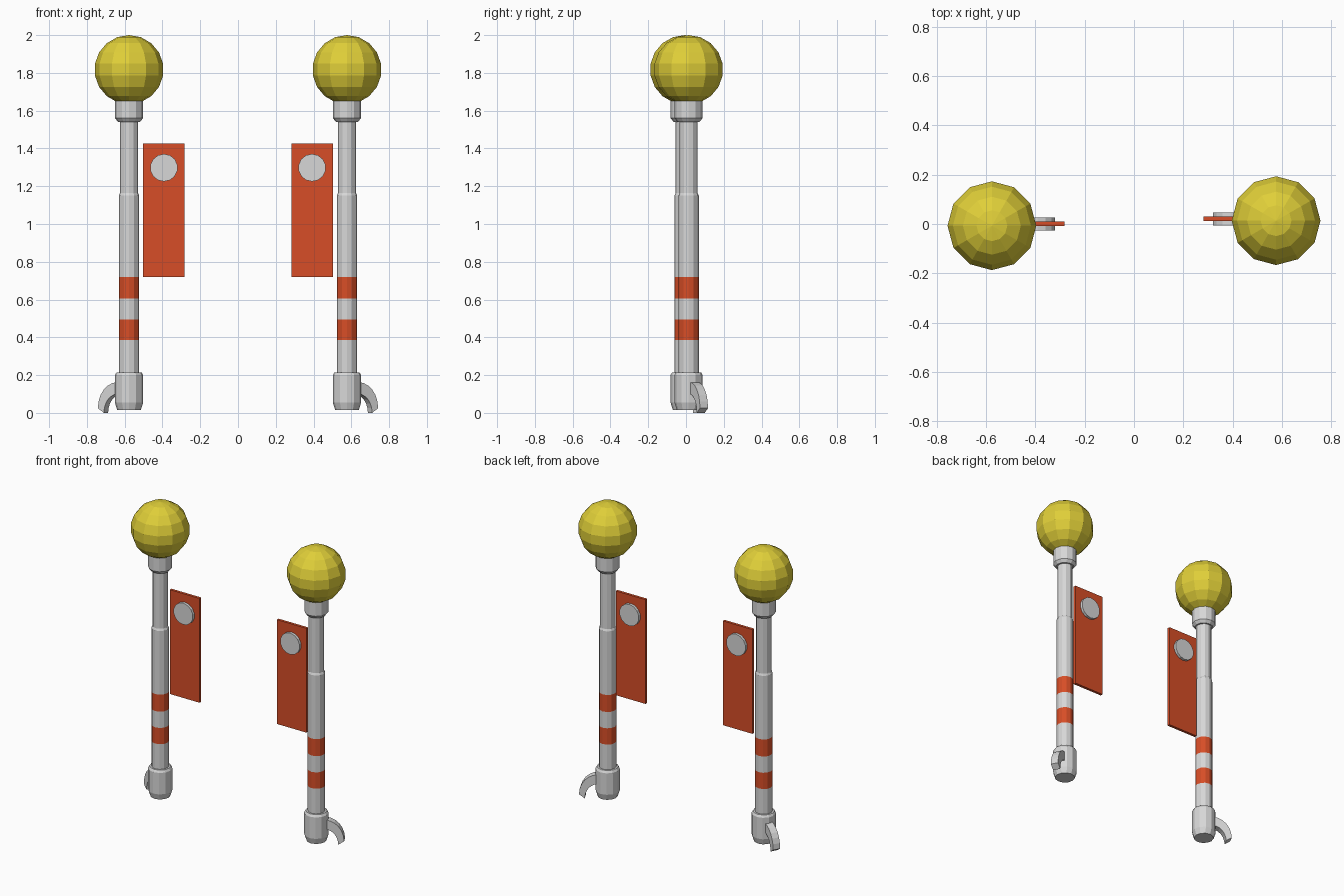
import bpy
import bmesh
from math import sin, cos, pi, radians
from mathutils import Matrix, Vector

cube = bpy.data.objects.get("Cube")
if cube:
    bpy.data.objects.remove(cube)


def material(name, rgb):
    mat = bpy.data.materials.new(name)
    mat.use_nodes = True
    mat.diffuse_color = (*rgb, 1)
    mat.node_tree.nodes["Principled BSDF"].inputs["Base Color"].default_value = (*rgb, 1)
    return mat


GREY = material("light grey", (0.68, 0.68, 0.68))
ORANGE = material("signal orange", (0.68, 0.075, 0.02))
YELLOW = material("lamp yellow", (0.74, 0.62, 0.04))


def finish(bm, name, location, *mats):
    bmesh.ops.recalc_face_normals(bm, faces=bm.faces)
    mesh = bpy.data.meshes.new(name)
    bm.to_mesh(mesh)
    bm.free()
    obj = bpy.data.objects.new(name, mesh)
    obj.location = location
    for mat in mats:
        mesh.materials.append(mat)
    bpy.context.collection.objects.link(obj)
    return obj


def bridge(bm, sections):
    """Skin a list of point loops and cap both ends."""
    loops = [[bm.verts.new(p) for p in loop] for loop in sections]
    for a, b in zip(loops, loops[1:]):
        for i in range(len(a)):
            j = (i + 1) % len(a)
            bm.faces.new((a[i], a[j], b[j], b[i]))
    bm.faces.new(loops[0])
    bm.faces.new(loops[-1])


def lathe(name, profile, location, *mats, sides=12):
    bm = bmesh.new()
    bridge(bm, [[(r * cos(2 * pi * i / sides), r * sin(2 * pi * i / sides), z)
                 for i in range(sides)] for r, z in profile])
    return finish(bm, name, location, *mats)


def lamp(name, location):
    bm = bmesh.new()
    bmesh.ops.create_uvsphere(bm, u_segments=12, v_segments=9, radius=0.183)
    return finish(bm, name, location, YELLOW)


def panel(name, location):
    bm = bmesh.new()
    bmesh.ops.create_cube(bm, size=1, matrix=Matrix.Diagonal((0.222, 0.018, 0.705, 1)))
    return finish(bm, name, location, ORANGE)


def disc(name, location):
    bm = bmesh.new()
    bmesh.ops.create_cone(bm, cap_ends=True, segments=14, radius1=0.073,
                          radius2=0.073, depth=0.053,
                          matrix=Matrix.Rotation(pi / 2, 4, "X"))
    return finish(bm, name, location, GREY)


def hook(name, location, side):
    """Flat ribbon that curves outward and down from the base."""
    bm = bmesh.new()
    out = Vector((side * cos(radians(28)), sin(radians(28)), 0))
    across = Vector((-out.y, out.x, 0)) * 0.024
    sections = []
    for i in range(7):
        a = pi / 2 * i / 6
        outer = out * (0.055 + 0.119 * sin(a)) + Vector((0, 0, 0.025 + 0.138 * cos(a)))
        inner = out * (0.055 + 0.083 * sin(a)) + Vector((0, 0, 0.1 * cos(a)))
        sections.append([outer - across, outer + across, inner + across, inner - across])
    bridge(bm, sections)
    return finish(bm, name, location, GREY)


BASE = [(0.062, 0.015), (0.075, 0.055), (0.075, 0.2), (0.066, 0.215)]
POLE = [(0.054, z) for z in (0.2, 0.385, 0.495, 0.605, 0.72, 1.15)]
POLE += [(0.048, 1.163), (0.048, 1.56)]
COLLAR = [(0.058, 1.54), (0.074, 1.56), (0.074, 1.66)]

for side, label, y in ((-1, "right", -0.007), (1, "left", 0.0135)):
    x = side * 0.577
    ground = (x, y, 0)
    lathe(label + "_base", BASE, ground, GREY)
    pole = lathe(label + "_pole", POLE, ground, GREY, ORANGE)
    # Painted bands on the lower pole
    for face in pole.data.polygons:
        z = face.center.z
        if 0.385 < z < 0.495 or 0.605 < z < 0.72:
            face.material_index = 1
    lathe(label + "_collar", COLLAR, ground, GREY)
    lamp(label + "_lamp", (x, y, 1.817))
    hook(label + "_hook", ground, side)
    # Banner beside the pole, with a disc through it
    panel(label + "_banner", (side * 0.393, y + 0.0075, 1.0725))
    disc(label + "_banner_disc", (side * 0.392, y + 0.0075, 1.298))
